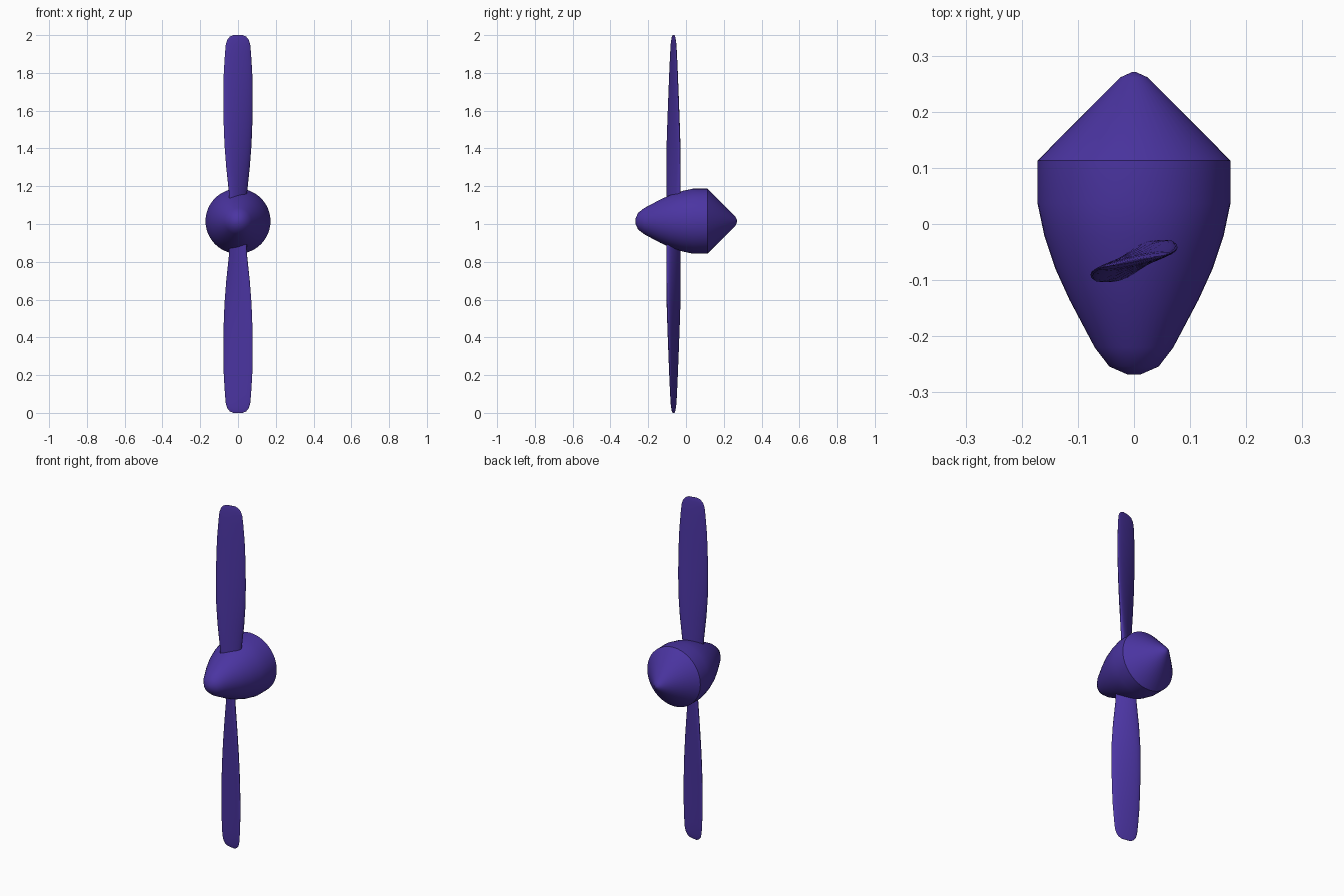
import bpy, bmesh
from math import sin, cos, pi, radians

if "Cube" in bpy.data.objects:
    bpy.data.objects.remove(bpy.data.objects["Cube"])

paint = bpy.data.materials.new("purple_paint")
paint.diffuse_color = (0.07, 0.035, 0.36, 1)
paint.use_nodes = True
paint.node_tree.nodes["Principled BSDF"].inputs["Base Color"].default_value = paint.diffuse_color


def loft(name, rings, angle):
    """Skin equal-length closed rings and cap both ends."""
    bm = bmesh.new()
    rows = [[bm.verts.new(p) for p in ring] for ring in rings]
    n = len(rows[0])
    for a, b in zip(rows, rows[1:]):
        for i in range(n):
            j = (i + 1) % n
            bm.faces.new((a[i], a[j], b[j], b[i]))
    bm.faces.new(rows[0][::-1])
    bm.faces.new(rows[-1])
    bmesh.ops.remove_doubles(bm, verts=bm.verts[:], dist=1e-5)
    bmesh.ops.recalc_face_normals(bm, faces=bm.faces[:])
    me = bpy.data.meshes.new(name)
    bm.to_mesh(me)
    bm.free()
    ob = bpy.data.objects.new(name, me)
    bpy.context.collection.objects.link(ob)
    me.materials.append(paint)
    bpy.ops.object.select_all(action='DESELECT')
    ob.select_set(True)
    bpy.context.view_layer.objects.active = ob
    bpy.ops.object.shade_smooth_by_angle(angle=radians(angle))
    return ob


# Spinner hub: (y, radius) profile turned around the y axis
HUB_Z = 1.015
hub_profile = [(-.268, .012), (-.254, .044), (-.22, .07), (-.135, .115),
               (-.08, .14), (-.02, .16), (.037, .172), (.113, .172),
               (.261, .025), (.271, .003)]
loft("spinner_hub",
     [[(r * cos(2 * pi * i / 48), y, HUB_Z + r * sin(2 * pi * i / 48))
       for i in range(48)] for y, r in hub_profile], 32)

# Blades: (distance from centre, half chord, half thickness, pitch in degrees)
stations = [(.03, .055, .019, 38), (.16, .057, .019, 36), (.3, .071, .018, 29),
            (.42, .079, .017, 25), (.55, .082, .015, 21), (.7, .081, .013, 17),
            (.8, .078, .011, 15), (.9, .071, .009, 13), (.95, .066, .007, 12),
            (.975, .058, .005, 11), (.992, .044, .003, 11), (1.0, .026, .001, 11)]


def section(d, c, t, pitch, side):
    a = radians(pitch)
    ring = []
    for i in range(24):
        u, v = c * cos(2 * pi * i / 24), t * sin(2 * pi * i / 24)
        x, y = u * cos(a) - v * sin(a), u * sin(a) + v * cos(a)
        ring.append((side * x, y - .066, 1 + side * d))
    return ring


# The lower blade is the upper one turned half a turn about the y axis
for name, side in (("upper_blade", 1), ("lower_blade", -1)):
    loft(name, [section(*s, side) for s in stations], 50)
